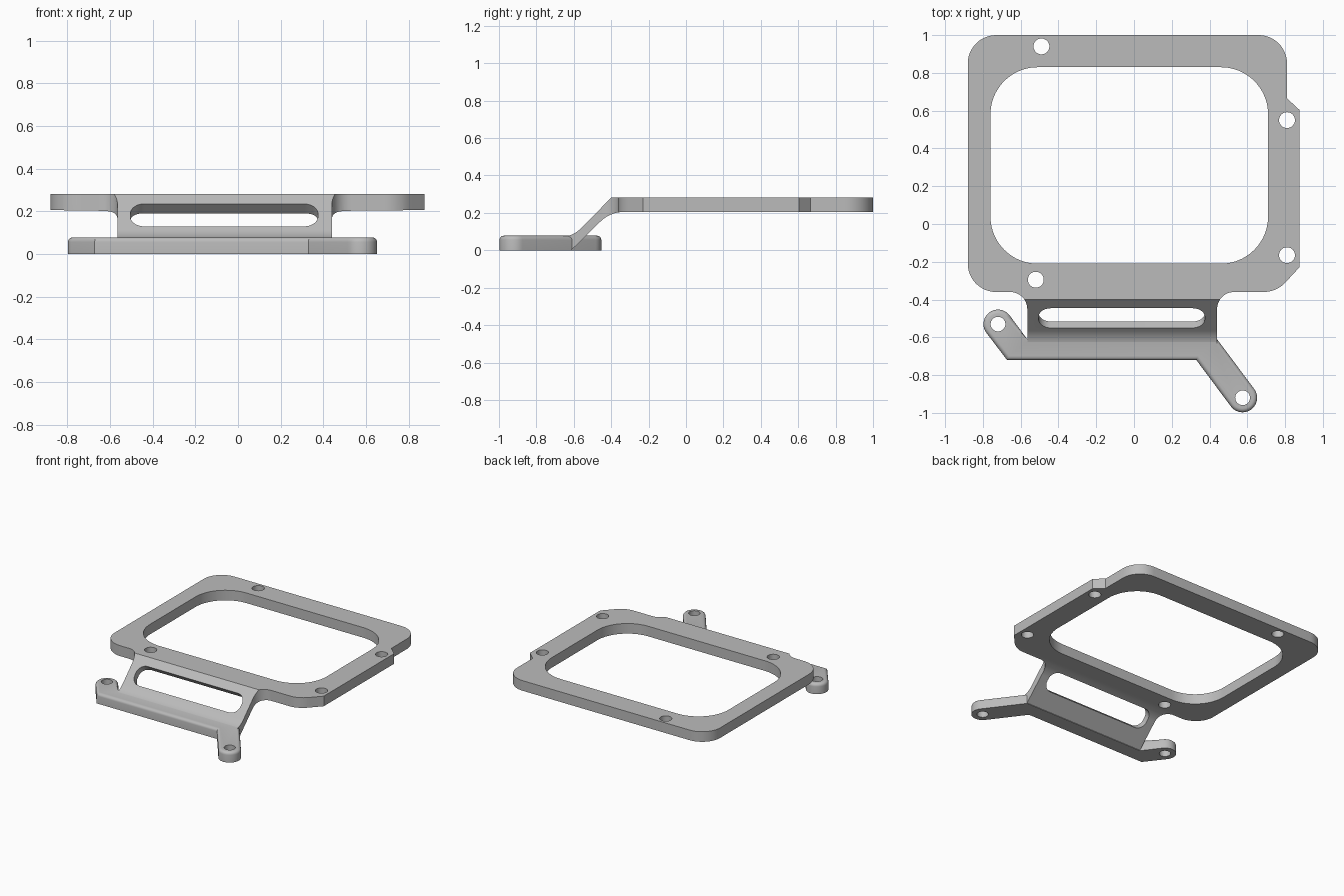
import bpy, bmesh, math
from mathutils import Vector, Matrix

cube = bpy.data.objects.get("Cube")
if cube:
    bpy.data.objects.remove(cube, do_unlink=True)

grey = bpy.data.materials.new("light_grey")
grey.use_nodes = True
GREY = (0.5, 0.5, 0.5, 1)
grey.diffuse_color = GREY
grey.node_tree.nodes["Principled BSDF"].inputs["Base Color"].default_value = GREY


def arc(cx, cy, r, start, end, n):
    """Points on an arc, angles in radians."""
    return [(cx + r * math.cos(start + (end - start) * i / n),
             cy + r * math.sin(start + (end - start) * i / n)) for i in range(n + 1)]


def rounded(corners, n=12):
    """Polygon from (x, y, radius) corners, with each corner filleted."""
    pts = []
    for i, (x, y, r) in enumerate(corners):
        p = Vector((x, y))
        if r == 0:
            pts.append((x, y))
            continue
        a = (Vector(corners[i - 1][:2]) - p).normalized()
        b = (Vector(corners[(i + 1) % len(corners)][:2]) - p).normalized()
        half = a.angle(b) / 2
        centre = p + (a + b).normalized() * (r / math.sin(half))
        t = r / math.tan(half)
        v0, v1 = p + a * t - centre, p + b * t - centre
        s = math.atan2(v0.y, v0.x)
        sweep = math.remainder(math.atan2(v1.y, v1.x) - s, 2 * math.pi)
        pts += arc(centre.x, centre.y, r, s, s + sweep, n)
    return pts


def prism(name, pts, low, high, matrix=Matrix(), soften=None):
    """Extrude a 2D outline from low to high; optionally round chosen top edges."""
    bm = bmesh.new()
    base = bm.faces.new([bm.verts.new((x, y, low)) for x, y in pts])
    top = bmesh.ops.extrude_face_region(bm, geom=[base])["geom"]
    bmesh.ops.translate(bm, vec=(0, 0, high - low),
                        verts=[g for g in top if isinstance(g, bmesh.types.BMVert)])
    bmesh.ops.recalc_face_normals(bm, faces=bm.faces)
    if soften:
        edges = [e for e in bm.edges if all(v.co.z > high - 1e-4 for v in e.verts) and soften(e)]
        bmesh.ops.bevel(bm, geom=edges, offset=0.022, segments=5, profile=0.5, affect='EDGES')
    bm.transform(matrix)
    bmesh.ops.recalc_face_normals(bm, faces=bm.faces)
    mesh = bpy.data.meshes.new(name)
    bm.to_mesh(mesh)
    bm.free()
    mesh.materials.append(grey)
    ob = bpy.data.objects.new(name, mesh)
    bpy.context.collection.objects.link(ob)
    return ob


def combine(target, tool, operation):
    """Apply an exact boolean and remove the tool."""
    mod = target.modifiers.new(operation, 'BOOLEAN')
    mod.operation, mod.object, mod.solver = operation, tool, 'EXACT'
    bpy.ops.object.select_all(action='DESELECT')
    bpy.context.view_layer.objects.active = target
    target.select_set(True)
    bpy.ops.object.modifier_apply(modifier=mod.name)
    bpy.data.objects.remove(tool, do_unlink=True)


def drill(target, x, y, r):
    combine(target, prism("drill", arc(x, y, r, 0, math.tau, 32)[:-1], -0.5, 0.5), 'DIFFERENCE')


# Frame and ramp: side profile swept across, trimmed by the plan outline
side = rounded([(1.1, 0.205, 0), (1.1, 0.281, 0), (-0.4, 0.281, 0), (-0.603, 0.076, 0.145),
                (-0.69, 0.07, 0), (-0.69, 0.03, 0), (-0.612, 0.002, 0), (-0.405, 0.205, 0.18)])
axes = Matrix(((0, 0, 1, 0), (1, 0, 0, 0), (0, 1, 0, 0), (0, 0, 0, 1)))
bracket = prism("mounting_bracket", side, -1.2, 1.2, axes)
plan = rounded([(-0.88, 1, 0.15), (0.81, 1, 0.15), (0.81, 0.665, 0), (0.875, 0.605, 0),
                (0.875, -0.23, 0), (0.755, -0.36, 0.16), (0.44, -0.36, 0.09), (0.44, -0.68, 0),
                (-0.565, -0.68, 0), (-0.565, -0.36, 0.09), (-0.88, -0.36, 0.15)])
combine(bracket, prism("plan_trim", plan, -0.5, 0.5), 'INTERSECT')

# Large rounded window
L, R, F, B = -0.76, 0.71, -0.21, 0.83
window = rounded([(L, F, 0.25), (R, F, 0.25), (R, B, 0.25), (L, B, 0.25)], 20)
combine(bracket, prism("window_cutter", window, 0.1, 0.5), 'DIFFERENCE')

# Long slot cut square through the ramp
w, h = 0.44, 0.074
slot = rounded([(-w, -h, 0.065), (w, -h, 0.065), (w, h, 0.065), (-w, h, 0.065)])
tilt = Matrix.Translation((-0.065, -0.498, 0.182)) @ Matrix.Rotation(math.radians(45), 4, 'X')
combine(bracket, prism("slot_cutter", slot, -0.12, 0.12, tilt), 'DIFFERENCE')

# Foot bar with two slanted arms ending in round lugs
lean = math.atan2(0.6, 0.8)
lug = 0.077
left_lug, right_lug = (0.575, -0.92), (-0.72, -0.53)
outline = [(-0.672, -0.72), (0.33, -0.72)]
outline += arc(*left_lug, lug, lean - math.pi, lean, 20)
outline += [(0.44, -0.61), (-0.565, -0.61)]
outline += arc(*right_lug, lug, lean, lean + math.pi, 20)
foot = prism("foot", outline, 0, 0.078,
             soften=lambda e: not all(abs(v.co.y + 0.61) < 1e-4 for v in e.verts))
combine(bracket, foot, 'UNION')

# Screw holes
for x, y in [(-0.49, 0.94), (0.81, 0.55), (0.81, -0.165), (-0.52, -0.295)]:
    drill(bracket, x, y, 0.042)
for x, y in (left_lug, right_lug):
    drill(bracket, x, y, 0.039)

bpy.ops.object.select_all(action='DESELECT')
bracket.select_set(True)
bpy.context.view_layer.objects.active = bracket
bpy.ops.object.shade_smooth_by_angle(angle=math.radians(30))
